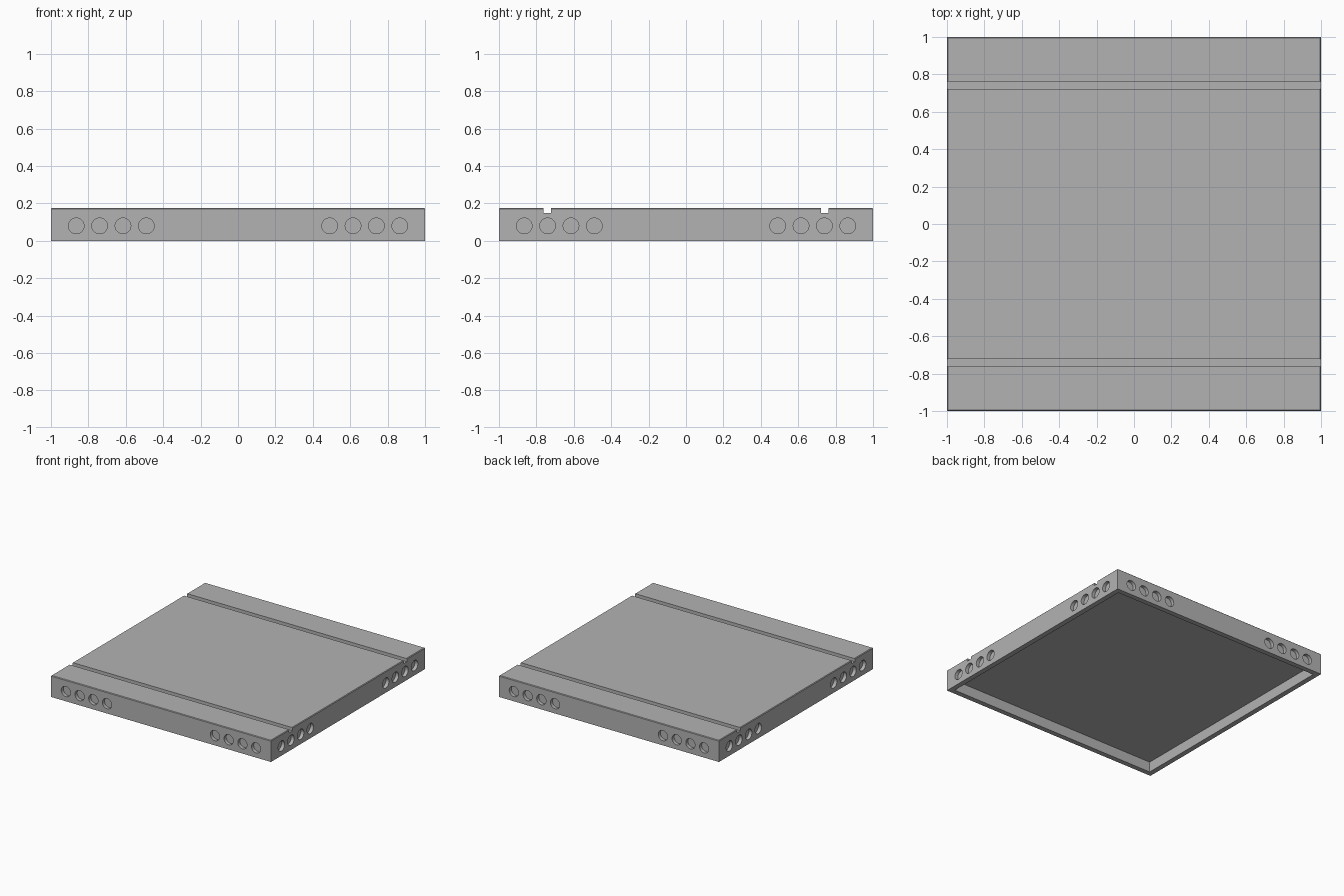
import bpy, bmesh, math
from mathutils import Matrix, Vector

if "Cube" in bpy.data.objects:
    bpy.data.objects.remove(bpy.data.objects["Cube"])

H = 0.176          # tile height
WALL = 0.042       # skirt wall thickness
CEIL = 0.085       # height of the hollow underside
HOLE_R, HOLE_Z, HOLE_D = 0.042, 0.08, 0.028

gray = bpy.data.materials.new("plain gray")
gray.diffuse_color = (0.45, 0.45, 0.45, 1)
gray.use_nodes = True
gray.node_tree.nodes["Principled BSDF"].inputs["Base Color"].default_value = gray.diffuse_color


def add_box(bm, x0, x1, y0, y1, z0, z1):
    size = Vector((x1 - x0, y1 - y0, z1 - z0))
    mid = Vector(((x0 + x1) / 2, (y0 + y1) / 2, (z0 + z1) / 2))
    bmesh.ops.create_cube(bm, size=1, matrix=Matrix.Translation(mid) @ Matrix.Diagonal((*size, 1)))


def make(name, bm):
    bmesh.ops.recalc_face_normals(bm, faces=bm.faces)
    me = bpy.data.meshes.new(name)
    bm.to_mesh(me)
    bm.free()
    me.materials.append(gray)
    ob = bpy.data.objects.new(name, me)
    bpy.context.collection.objects.link(ob)
    return ob


# Slab with a fine chamfer round the top
bm = bmesh.new()
add_box(bm, -1, 1, -1, 1, 0, H)
top = [e for e in bm.edges if all(v.co.z > H - 0.001 for v in e.verts)]
bmesh.ops.bevel(bm, geom=top, offset=0.005, segments=1, affect='EDGES')
tile = make("floor_tile", bm)

# Hollow underside and the two top grooves
bm = bmesh.new()
inner = 1 - WALL
add_box(bm, -inner, inner, -inner, inner, -0.1, CEIL)
for y in (-0.742, 0.742):
    add_box(bm, -1.1, 1.1, y - 0.021, y + 0.021, H - 0.026, H + 0.1)
recesses = make("recess_cutter", bm)

# Blind round sockets, four at each end of every side
bm = bmesh.new()
for side in range(4):
    turn = Matrix.Rotation(side * math.pi / 2, 4, 'Z')
    for s in (-1, 1):
        for i in range(4):
            pos = Matrix.Translation((s * (0.49 + 0.125 * i), -1, HOLE_Z))
            bmesh.ops.create_cone(bm, cap_ends=True, segments=32,
                                  radius1=HOLE_R, radius2=HOLE_R, depth=2 * HOLE_D,
                                  matrix=turn @ pos @ Matrix.Rotation(math.pi / 2, 4, 'X'))
sockets = make("socket_cutter", bm)

for cutter in (recesses, sockets):
    cutter.hide_render = True
    cutter.hide_set(True)
    mod = tile.modifiers.new(cutter.name, 'BOOLEAN')
    mod.operation = 'DIFFERENCE'
    mod.solver = 'EXACT'
    mod.object = cutter
